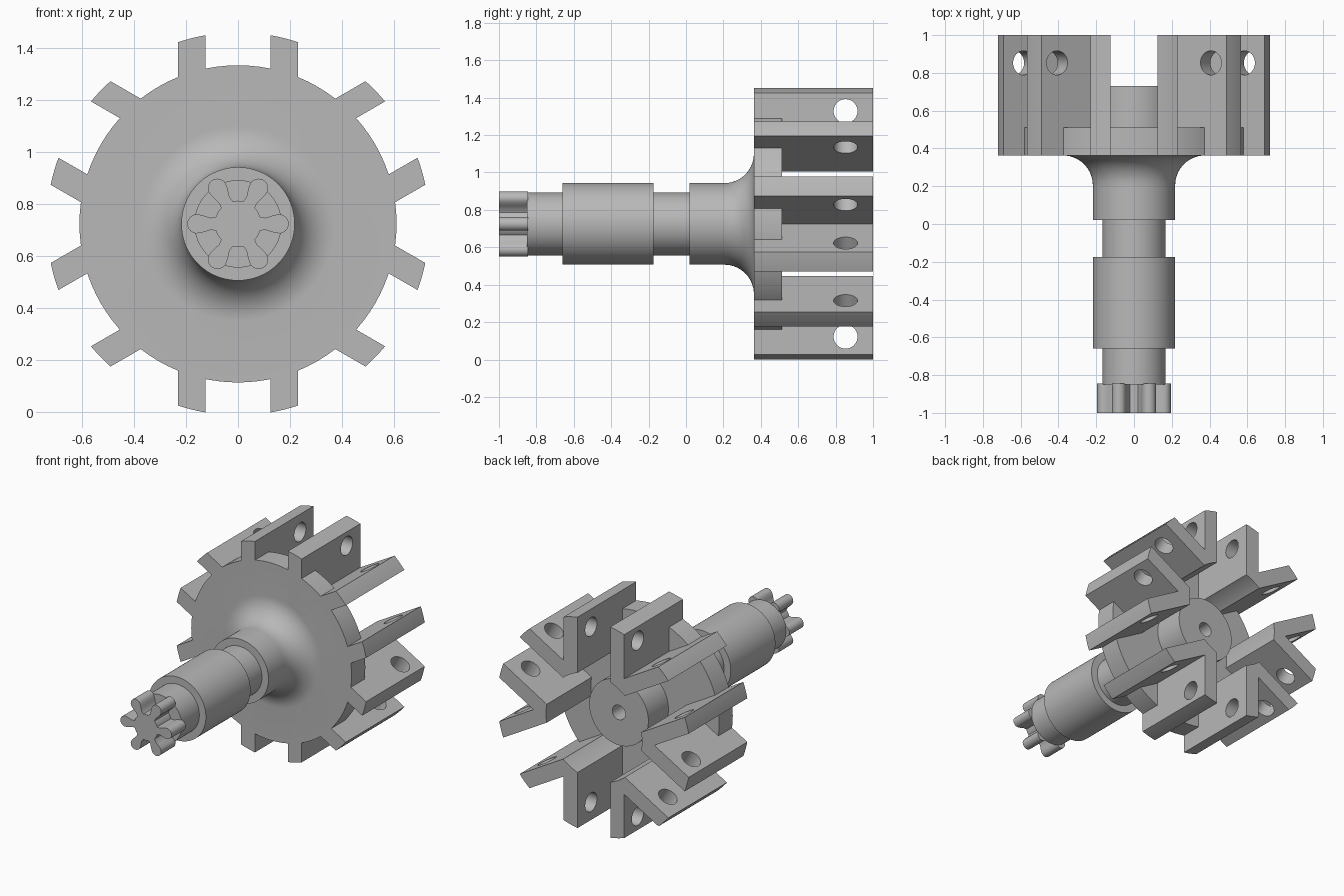
import bpy, bmesh
from math import sin, cos, pi, sqrt, radians, atan2
from mathutils import Matrix, Vector

cube = bpy.data.objects.get("Cube")
if cube:
    bpy.data.objects.remove(cube, do_unlink=True)

AXIS_Z = 0.725            # height of the shaft axis
FRONT, BACK = 0.363, 1.0  # extent of the brackets along y

grey = bpy.data.materials.new("machined_grey")
grey.use_nodes = True
colour = (0.48, 0.48, 0.48, 1)
grey.diffuse_color = colour
for node in grey.node_tree.nodes:
    if node.type == 'BSDF_PRINCIPLED':
        node.inputs["Base Color"].default_value = colour


def add(name, mesh):
    obj = bpy.data.objects.new(name, mesh)
    bpy.context.collection.objects.link(obj)
    obj.location.z = AXIS_Z
    return obj


def finish(bm, name):
    bmesh.ops.recalc_face_normals(bm, faces=bm.faces)
    mesh = bpy.data.meshes.new(name)
    bm.to_mesh(mesh)
    bm.free()
    mesh.materials.append(grey)
    return add(name, mesh)


def smooth(obj):
    bpy.ops.object.select_all(action='DESELECT')
    obj.select_set(True)
    bpy.context.view_layer.objects.active = obj
    bpy.ops.object.shade_smooth_by_angle(angle=radians(30))


def lathe(name, profile, steps=96):
    """Turn (radius, y) points around the y axis."""
    bm = bmesh.new()
    verts = [bm.verts.new((r, y, 0)) for r, y in profile]
    edges = [bm.edges.new(pair) for pair in zip(verts, verts[1:])]
    bmesh.ops.spin(bm, geom=verts + edges, cent=(0, 0, 0), axis=(0, 1, 0),
                   angle=2 * pi, steps=steps, use_duplicate=False)
    bmesh.ops.remove_doubles(bm, verts=bm.verts, dist=1e-5)
    smooth(finish(bm, name))


def prism(name, outline, y0, y1):
    """Extrude an (x, z) outline along y."""
    bm = bmesh.new()
    face = bm.faces.new([bm.verts.new((x, y0, z)) for x, z in outline])
    out = bmesh.ops.extrude_face_region(bm, geom=[face])
    moved = [v for v in out["geom"] if isinstance(v, bmesh.types.BMVert)]
    bmesh.ops.translate(bm, verts=moved, vec=(0, y1 - y0, 0))
    return finish(bm, name)


def arc(r, a0, a1, n):
    return [(r * cos(a0 + (a1 - a0) * i / n), r * sin(a0 + (a1 - a0) * i / n))
            for i in range(n + 1)]


# Stepped shaft
THIN, THICK = 0.168, 0.218
lathe("shaft", [(0, -0.85), (THIN, -0.85), (THIN, -0.66), (THICK, -0.66),
                (THICK, -0.175), (THIN, -0.175), (THIN, 0.02), (THICK, 0.02),
                (THICK, 0.21)])

# Flange with a flared root
FLARE = FRONT - 0.205
flare = [(THICK + FLARE * (1 - cos(t)), 0.205 + FLARE * sin(t))
         for t in [pi / 2 * i / 14 for i in range(15)]]
lathe("flange", flare + [(0.61, FRONT), (0.61, 0.512), (0, 0.512)])

# Rear hub with a centre bore
lathe("hub", [(0.225, 0.50), (0.225, 0.73), (0.05, 0.73), (0.05, 0.52), (0, 0.52)])

# Six-lobed spline on the shaft tip
lobe = [(0.085, -0.026), (0.105, -0.023), (0.13, -0.031), (0.15, -0.036)]
lobe += [(0.158 + x, z) for x, z in arc(0.037, -pi / 2 + 0.2, pi / 2 - 0.2, 10)]
lobe += [(x, -z) for x, z in reversed(lobe[:4])]
spline = []
for k in range(6):
    a = k * pi / 3
    spline += [(x * cos(a) - z * sin(a), x * sin(a) + z * cos(a)) for x, z in lobe]
    spline += arc(0.089, a + 0.42, a + pi / 3 - 0.42, 4)
smooth(prism("spline_tip", spline, -1.0, -0.845))

# V-shaped bracket: two plates meeting on a radial line
OUTER, BORE = 0.736, 0.365
NEAR, FAR = 0.125, 0.23
A = pi / 6                # direction of the plate


def on_circle(r, offset):
    """Angle at which a plate face crosses a circle."""
    return A - atan2(offset, sqrt(r * r - offset * offset))


half = arc(OUTER, on_circle(OUTER, FAR), on_circle(OUTER, NEAR), 6)
half += arc(BORE, on_circle(BORE, NEAR), 0, 6)
section = [(2 * FAR, 0)] + half + [(x, -z) for x, z in reversed(half[:-1])]
bracket = prism("bracket_1", section, FRONT, BACK)

# Drill a pin hole through each plate
for side in (1, -1):
    along = Vector((cos(A), 0, side * sin(A)))
    normal = Vector((sin(A), 0, -side * cos(A)))
    bm = bmesh.new()
    bmesh.ops.create_cone(bm, cap_ends=True, segments=32, radius1=0.064,
                          radius2=0.064, depth=0.25)
    turn = Vector((0, 0, 1)).rotation_difference(normal).to_matrix().to_4x4()
    place = along * 0.603 + normal * (NEAR + FAR) / 2 + Vector((0, 0.853, 0))
    bm.transform(Matrix.Translation(place) @ turn)
    drill = finish(bm, "hole_cutter")
    cut = bracket.modifiers.new("pin_hole", 'BOOLEAN')
    cut.object, cut.solver = drill, 'EXACT'
    bpy.context.view_layer.update()
    graph = bpy.context.evaluated_depsgraph_get()
    drilled = bpy.data.meshes.new_from_object(bracket.evaluated_get(graph))
    bracket.modifiers.clear()
    bracket.data = drilled
    bpy.data.objects.remove(drill, do_unlink=True)
smooth(bracket)

# Repeat the bracket around the axis
for k in range(1, 6):
    copy = add(f"bracket_{k + 1}", bracket.data)
    copy.rotation_euler.y = k * pi / 3
